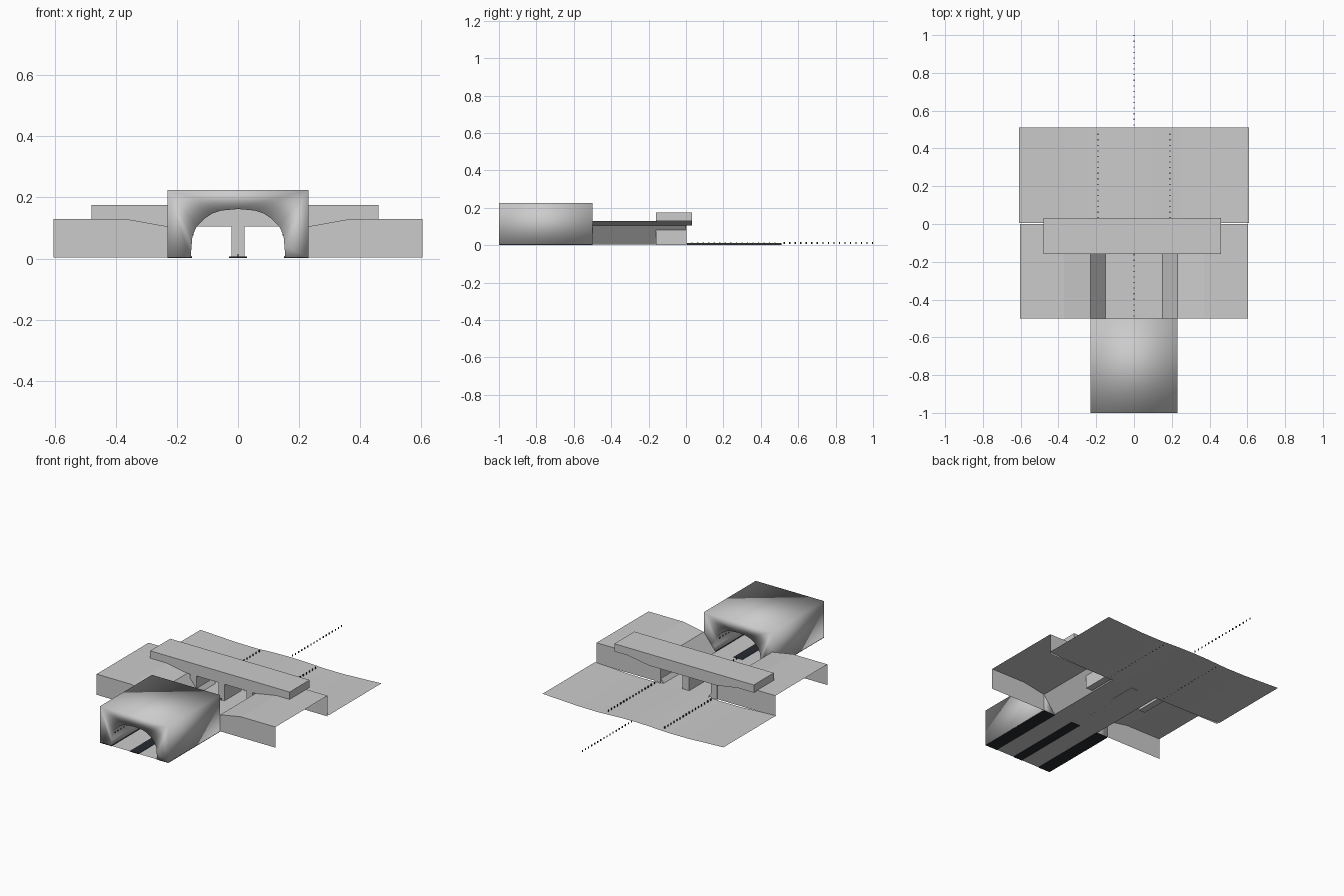
import bpy, bmesh

if "Cube" in bpy.data.objects:
    bpy.data.objects.remove(bpy.data.objects["Cube"])


def finish(name, bm, mat=None, smooth=False):
    bmesh.ops.remove_doubles(bm, verts=bm.verts, dist=1e-5)
    me = bpy.data.meshes.new(name)
    bm.to_mesh(me)
    bm.free()
    ob = bpy.data.objects.new(name, me)
    bpy.context.collection.objects.link(ob)
    for p in me.polygons:
        p.use_smooth = smooth
    if mat:
        me.materials.append(mat)
    return ob


def sweep(bm, pts, y0, y1):
    """Open strip along y from an (x, z) profile."""
    rows = [[bm.verts.new((x, y, z)) for x, z in pts] for y in (y0, y1)]
    for i in range(len(pts) - 1):
        bm.faces.new((rows[0][i], rows[0][i + 1], rows[1][i + 1], rows[1][i]))
    return rows


def prism(name, pts, y0, y1, **kw):
    """Closed solid along y from an (x, z) outline."""
    bm = bmesh.new()
    a, b = sweep(bm, pts + pts[:1], y0, y1)
    bm.faces.new(a[:-1])
    bm.faces.new(b[:-1])
    bmesh.ops.remove_doubles(bm, verts=bm.verts, dist=1e-5)
    bmesh.ops.recalc_face_normals(bm, faces=bm.faces)
    return finish(name, bm, **kw)


def rect(x0, x1, z0, z1):
    return [(x0, z0), (x1, z0), (x1, z1), (x0, z1)]


dark = bpy.data.materials.new("dark")
dark.diffuse_color = (0.02, 0.025, 0.03, 1)
dark.use_nodes = True
dark.node_tree.nodes["Principled BSDF"].inputs["Base Color"].default_value = dark.diffuse_color

# Tunnel: box with an arched bore, smooth shaded
half = [(0.155, 0.004), (0.152, 0.04), (0.149, 0.075), (0.135, 0.105), (0.11, 0.13),
        (0.085, 0.147), (0.055, 0.157), (0, 0.162)]
arch = half + [(-x, z) for x, z in half[-2::-1]]
outer = [(-0.23, 0.004), (-0.23, 0.225), (0.23, 0.225), (0.23, 0.004)]
prism("tunnel", arch + outer, -1, -0.5, smooth=True)

# Embankments: thin shell with end walls, open below and at the outer side
for s, side in ((-1, "left"), (1, "right")):
    bm = bmesh.new()
    prof = [(0.15, 0.004), (0.23, 0.105), (0.37, 0.13), (0.603, 0.13)]
    for y in (-0.5, 0):
        bm.faces.new([bm.verts.new((s * x, y, z)) for x, z in prof + [(0.603, 0.004)]])
    sweep(bm, [(s * x, z) for x, z in prof], -0.5, 0)
    finish(side + "_embankment", bm)

# Bridge deck with haunched underside, and three piers
prism("bridge_deck", [(-0.48, 0.128), (-0.37, 0.128), (-0.23, 0.105), (0.23, 0.105),
                      (0.37, 0.128), (0.46, 0.128), (0.46, 0.175), (-0.48, 0.175)],
      -0.16, 0.033)
for x, name in ((-0.19, "left"), (0, "middle"), (0.19, "right")):
    prism(name + "_pier", rect(x - 0.021, x + 0.021, 0.002, 0.107), -0.16, 0.003)

# Road through tunnel and cutting, with dark median and verges in the tunnel
bm = bmesh.new()
sweep(bm, [(-0.155, 0.004), (0.155, 0.004)], -1, 0.01)
finish("road", bm)
for x0, x1, name in ((-0.23, -0.15, "left_verge"), (-0.03, 0.03, "median"), (0.15, 0.23, "right_verge")):
    prism(name, rect(x0, x1, 0.002, 0.006), -1, -0.5, mat=dark)

# Gently dished open ground behind the bridge
bm = bmesh.new()
sweep(bm, [(-0.61, 0.012), (-0.37, 0.001), (-0.24, 0.0), (-0.1, 0.006), (0, 0.008),
           (0.1, 0.006), (0.24, 0.0), (0.37, 0.001), (0.61, 0.012)], 0.005, 0.51)
finish("ground", bm)


# Rows of little marker posts
def markers(name, x, y0, n, z0, z1):
    bm = bmesh.new()
    for i in range(n):
        y = y0 + i * 0.0295
        bot = [bm.verts.new((x + a, y + b, z0)) for a, b in ((-.002, 0), (.002, 0), (.002, .006), (-.002, .006))]
        top = [bm.verts.new((v.co.x, v.co.y, z1)) for v in bot]
        bm.faces.new(bot[::-1])
        bm.faces.new(top)
        for k in range(4):
            j = (k + 1) % 4
            bm.faces.new((bot[k], bot[j], top[j], top[k]))
    finish(name, bm, dark)


markers("cutting_markers", 0, -0.49, 16, 0.004, 0.015)
markers("far_markers", 0, 0.522, 17, 0.007, 0.017)
for x, side in ((-0.19, "left"), (0.19, "right")):
    markers(side + "_lane_markers", x, 0.03, 16, 0.001, 0.014)
for x, side in ((-0.147, "left"), (0.147, "right")):
    markers(side + "_tunnel_lights", x, -0.98, 16, 0.076, 0.084)
